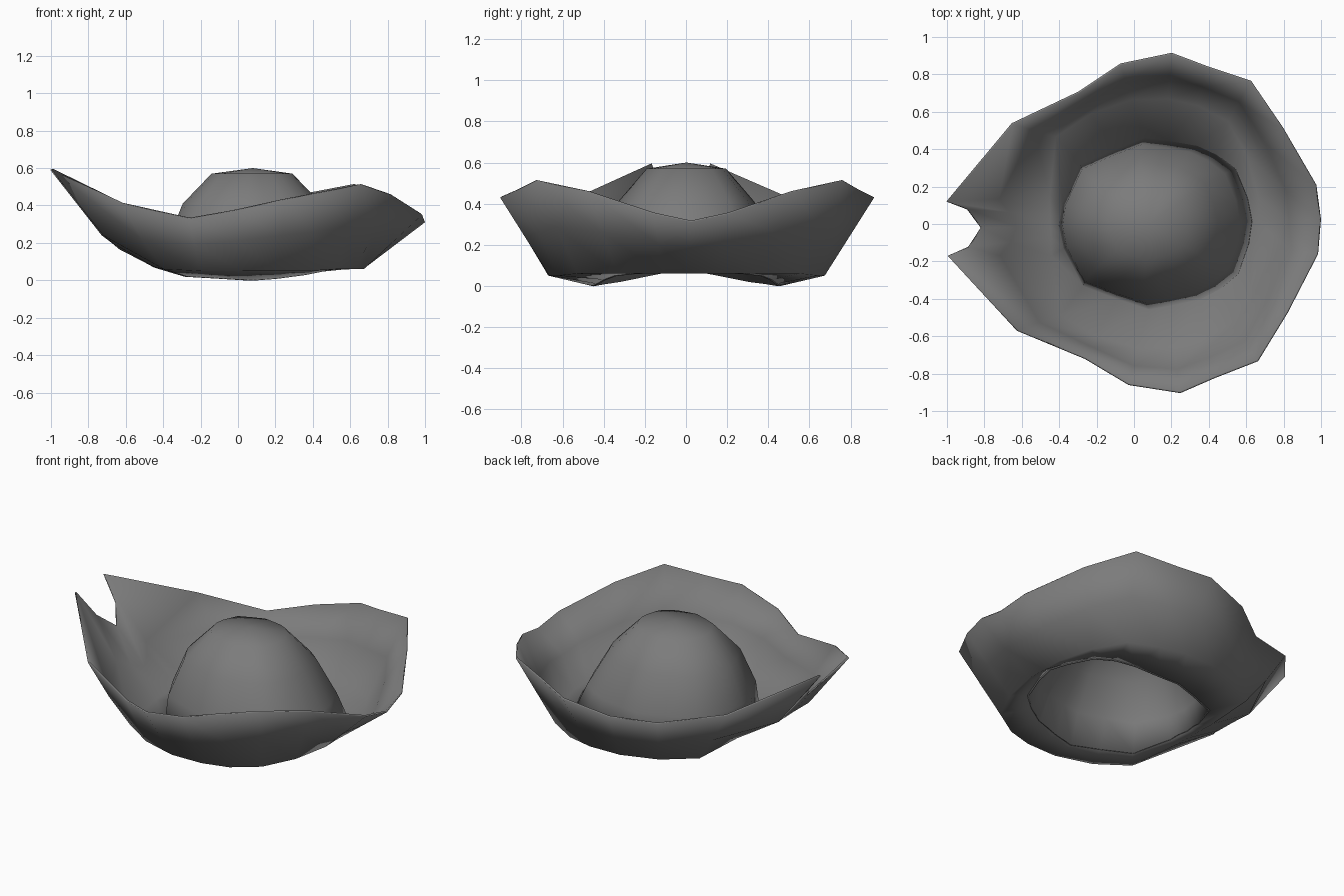
import bpy
import bmesh
from mathutils import Matrix, Vector

default_cube = bpy.data.objects.get("Cube")
if default_cube:
    bpy.data.objects.remove(default_cube, do_unlink=True)


def make_material(name, colour):
    material = bpy.data.materials.new(name)
    material.use_nodes = True
    material.diffuse_color = colour
    shader = material.node_tree.nodes["Principled BSDF"]
    shader.inputs["Base Color"].default_value = colour
    shader.inputs["Roughness"].default_value = 0.9
    return material


felt = make_material("dark grey felt", (0.2, 0.2, 0.2, 1))

# Half outlines, from the notched end to the rounded end
rim_half = [
    (-.82, 0, .37), (-.89, .1, .46), (-1, .145, .59), (-.64, .555, .41),
    (-.28, .715, .33), (-.05, .86, .37), (.225, .91, .43), (.41, .835, .465),
    (.645, .75, .51), (.81, .495, .455), (.98, .185, .35), (1, 0, .31),
]
fold_half = [
    (-.45, 0, .07), (-.45, .06, .07), (-.45, .16, .07), (-.41, .48, .06),
    (-.22, .6, .05), (0, .67, .05), (.2, .67, .05), (.36, .63, .05),
    (.52, .54, .06), (.62, .35, .06), (.67, .13, .06), (.67, 0, .06),
]
base_half = [
    (-.4, 0, .07), (-.39, .06, .07), (-.38, .12, .06), (-.28, .325, .02),
    (-.1, .4, .01), (.07, .46, 0), (.2, .44, .01), (.35, .41, .03),
    (.45, .36, .05), (.55, .28, .06), (.61, .12, .07), (.63, 0, .08),
]


def mirrored(half):
    """Close a half outline into a full ring across the x axis."""
    points = [Vector(p) for p in half]
    other = [Vector((p.x, -p.y, p.z)) for p in reversed(points[1:-1])]
    return points + other


def build_shell(name, rings, thickness, offset, apex=None):
    """Bridge rings into a smooth sheet, optionally closed at an apex."""
    mesh = bpy.data.meshes.new(name)
    bm = bmesh.new()
    rows = [[bm.verts.new(p) for p in ring] for ring in rings]
    count = len(rows[0])
    for outer, inner in zip(rows, rows[1:]):
        for i in range(count):
            j = (i + 1) % count
            bm.faces.new((outer[j], outer[i], inner[i], inner[j]))
    if apex:
        top = bm.verts.new(apex)
        for i in range(count):
            bm.faces.new((rows[-1][(i + 1) % count], rows[-1][i], top))
    # All sheets face upwards
    bm.normal_update()
    if sum(f.normal.z * f.calc_area() for f in bm.faces) < 0:
        bmesh.ops.reverse_faces(bm, faces=bm.faces[:])
    # Slight twist of the whole hat about its vertical axis
    bm.transform(Matrix.Rotation(0.025, 4, "Z"))
    for face in bm.faces:
        face.smooth = True
    bm.to_mesh(mesh)
    bm.free()
    mesh.materials.append(felt)
    shell = bpy.data.objects.new(name, mesh)
    bpy.context.collection.objects.link(shell)
    solid = shell.modifiers.new("felt thickness", "SOLIDIFY")
    solid.thickness = thickness
    solid.offset = offset
    return shell


# Brim: upturned wall, sagging at the notched end, then a floor to the crown
rim, fold, base = mirrored(rim_half), mirrored(fold_half), mirrored(base_half)
middle = []
for upper, lower in zip(rim, fold):
    point = upper.lerp(lower, 0.5)
    point.z -= 0.2 * max(0, -upper.x - 0.55)
    middle.append(point)
build_shell("brim", [rim, middle, fold, base], 0.01, 1)

# Crown: open dome rising from the brim opening
crown_rings = [base]
for scale, centre, height in ((.92, .06, .2), (.72, .05, .41), (.42, .06, .57)):
    crown_rings.append([
        Vector((centre + (p.x - 0.08) * scale, p.y * scale, height))
        for p in base
    ])
build_shell("crown", crown_rings, 0.01, -1, apex=(0.08, 0, 0.6))
